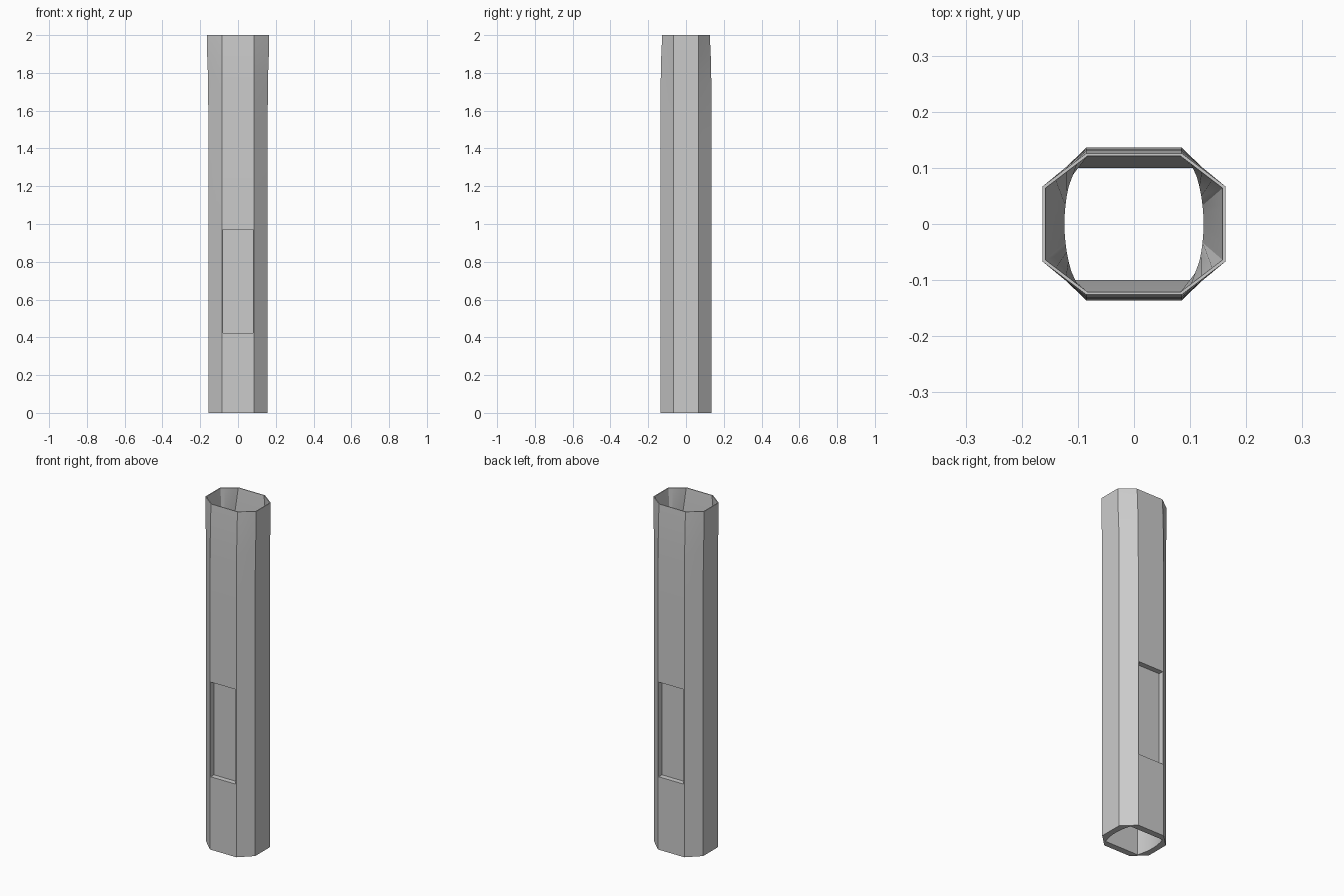
import bpy, bmesh
from math import radians, sqrt
from mathutils import Vector

cube = bpy.data.objects.get("Cube")
if cube:
    bpy.data.objects.remove(cube, do_unlink=True)

STEPS = 4              # divisions of each chamfer and side wall
BORE_X, BORE_Y, BORE_R = 0.124, 0.10, 0.30


def full_ring(right_side, z):
    """Complete a +x half outline, running front to back, by symmetry."""
    left_side = [(-x, -y) for x, y in right_side]
    return [Vector((x, y, z)) for x, y in right_side + left_side]


def octagon(half_x, half_y, z, flat_x=0.085, flat_y=0.067):
    """Chamfered rectangle, sampled evenly along each slanted or side edge."""
    corners = [Vector(c) for c in ((flat_x, -half_y), (half_x, -flat_y),
                                   (half_x, flat_y), (flat_x, half_y))]
    pts = [tuple(a.lerp(b, i / STEPS))
           for a, b in zip(corners, corners[1:]) for i in range(STEPS)]
    return full_ring(pts + [tuple(corners[-1])], z)


def bore(z):
    """Opening with flat front and back and bowed sides."""
    count = 3 * STEPS
    ys = [BORE_Y * (2 * i / count - 1) for i in range(count + 1)]
    return full_ring([(BORE_X - BORE_R + sqrt(BORE_R ** 2 - y * y), y) for y in ys], z)


# Outer skin upward, over the thin rim, down the funnel and the bore
rings = [octagon(0.157, 0.136, z) for z in (0, 0.418, 0.977, 1.5)]
rings += [octagon(0.158, 0.134, 1.76), octagon(0.163, 0.131, 1.89),
          octagon(0.163, 0.126, 2.0),
          octagon(0.158, 0.121, 2.0, 0.083, 0.064),
          bore(1.75), bore(0)]

bm = bmesh.new()
loops = [[bm.verts.new(p) for p in ring] for ring in rings]
n = len(loops[0])
windows = []
for level, lower in enumerate(loops):
    upper = loops[(level + 1) % len(loops)]
    for i in range(n):
        j = (i + 1) % n
        face = bm.faces.new((lower[i], lower[j], upper[j], upper[i]))
        # The broad front and back panels of the second band hold the recesses
        if level == 1 and i in (n // 2 - 1, n - 1):
            windows.append(face)
bmesh.ops.recalc_face_normals(bm, faces=bm.faces[:])

# Recessed rectangular windows, front and back
bmesh.ops.inset_individual(bm, faces=windows, thickness=0.007, depth=0)
for face in bmesh.ops.extrude_discrete_faces(bm, faces=windows)["faces"]:
    inward = -0.03 if face.calc_center_median().y > 0 else 0.03
    bmesh.ops.translate(bm, verts=face.verts[:], vec=(0, inward, 0))
bmesh.ops.recalc_face_normals(bm, faces=bm.faces[:])

mesh = bpy.data.meshes.new("hollow_sleeve")
bm.to_mesh(mesh)
bm.free()
sleeve = bpy.data.objects.new("hollow_sleeve", mesh)
bpy.context.collection.objects.link(sleeve)

# Plain grey finish
grey = bpy.data.materials.new("plain_grey")
grey.use_nodes = True
colour = (0.6, 0.6, 0.6, 1)
grey.diffuse_color = colour
grey.node_tree.nodes["Principled BSDF"].inputs["Base Color"].default_value = colour
mesh.materials.append(grey)

# Smooth the bowed walls while keeping corners crisp
bpy.ops.object.select_all(action="DESELECT")
sleeve.select_set(True)
bpy.context.view_layer.objects.active = sleeve
bpy.ops.object.shade_smooth_by_angle(angle=radians(25))
